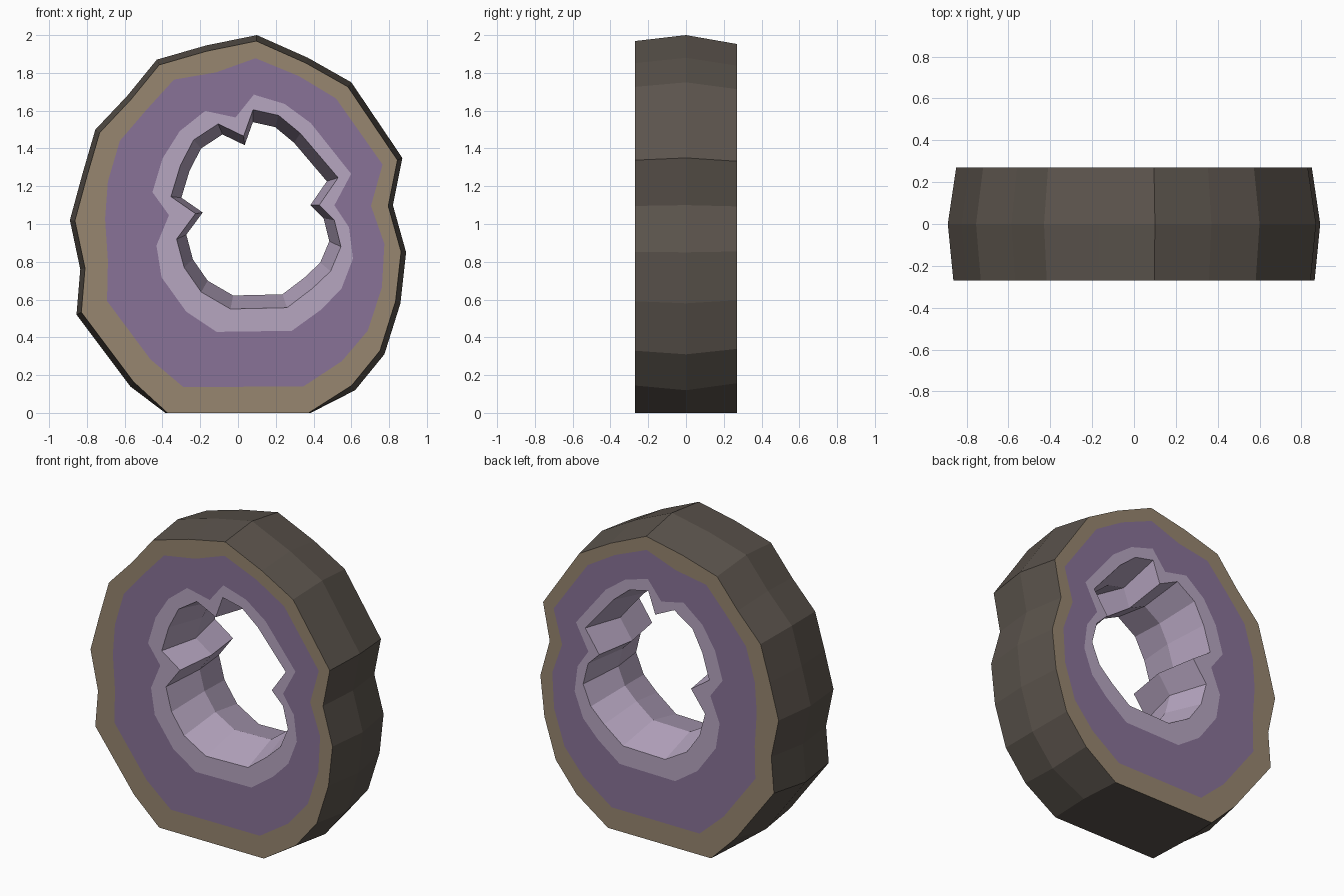
import bpy
from mathutils import Vector

if "Cube" in bpy.data.objects:
    bpy.data.objects.remove(bpy.data.objects["Cube"])

HALF = 0.27                    # half the slice thickness
OUT_C = Vector((0.0, 0.95))    # scaling centres (x, z)
HOLE_C = Vector((0.07, 1.10))

# outline of the stone at its widest, mid-thickness (x, z)
OUTER = [(.10, 2), (.37, 1.88), (.60, 1.75), (.87, 1.35), (.82, 1.10),
         (.89, .85), (.86, .58), (.775, .31), (.62, .12), (.385, 0),
         (-.385, 0), (-.57, .14), (-.855, .52), (-.835, .76), (-.89, 1.02),
         (-.825, 1.26), (-.755, 1.50), (-.585, 1.68), (-.43, 1.87), (-.17, 1.945)]
# outline of the hole on the cut faces, with three crystal points
HOLE = [(.08, 1.605), (.215, 1.575), (.33, 1.48), (.53, 1.245), (.43, 1.10),
        (.51, 1.02), (.545, .88), (.49, .75), (.395, .66), (.26, .557),
        (-.04, .55), (-.195, .64), (-.285, .77), (-.325, .92), (-.225, 1.055),
        (-.355, 1.145), (-.305, 1.31), (-.235, 1.445), (-.105, 1.53), (.03, 1.465)]


def scaled(loop, s, centre):
    pts = [centre + (Vector(p) - centre) * s for p in loop]
    return [Vector((p.x, max(p.y, 0))) if Vector(q).y > 0 else Vector((p.x, 0))
            for p, q in zip(pts, loop)]


def blend(a, b, t):
    return [p.lerp(q, t) for p, q in zip(a, b)]


def ring(loop, y):
    return [(p.x, y, p.y) for p in loop]


def material(name, rgb):
    m = bpy.data.materials.new(name)
    m.diffuse_color = (*rgb, 1)
    m.use_nodes = True
    m.node_tree.nodes["Principled BSDF"].inputs["Base Color"].default_value = m.diffuse_color
    return m


def strips(name, chains, mat):
    """Join consecutive rings of each chain with quads."""
    verts, faces = [], []
    for chain in chains:
        for k, r in enumerate(chain):
            base, n = len(verts), len(r)
            verts += r
            if k:
                for i in range(n):
                    j = (i + 1) % n
                    faces.append((base - n + i, base - n + j, base + j, base + i))
    me = bpy.data.meshes.new(name)
    me.from_pydata(verts, [], faces)
    me.materials.append(mat)
    ob = bpy.data.objects.new(name, me)
    bpy.context.collection.objects.link(ob)
    return ob


# rings from the rim to the hole on the front and back cut faces
def face_rings(y, s):
    rim, hole = scaled(OUTER, s, OUT_C), scaled(HOLE, 1, HOLE_C)
    return [ring(blend(rim, hole, t), y) for t in (0, .25, .78, 1)]


front, back = face_rings(-HALF, .97), face_rings(HALF, .955)
mid_rim = ring(scaled(OUTER, 1, OUT_C), 0)
mid_hole = ring(scaled(HOLE, .87, HOLE_C), 0)

# rough outer crust
strips("outer_crust", [[back[0], mid_rim, front[0]]],
       material("dark_stone", (.105, .088, .073)))
# coloured bands on both cut faces
strips("rind_band", [[front[0], front[1]], [back[1], back[0]]],
       material("tan_rind", (.31, .24, .16)))
strips("purple_band", [[front[1], front[2]], [back[2], back[1]]],
       material("purple_mineral", (.25, .17, .31)))
# pale crystal lining: face bands plus the hole wall
strips("crystal_lining", [[front[2], front[3], mid_hole, back[3], back[2]]],
       material("pale_crystal", (.47, .38, .53)))
